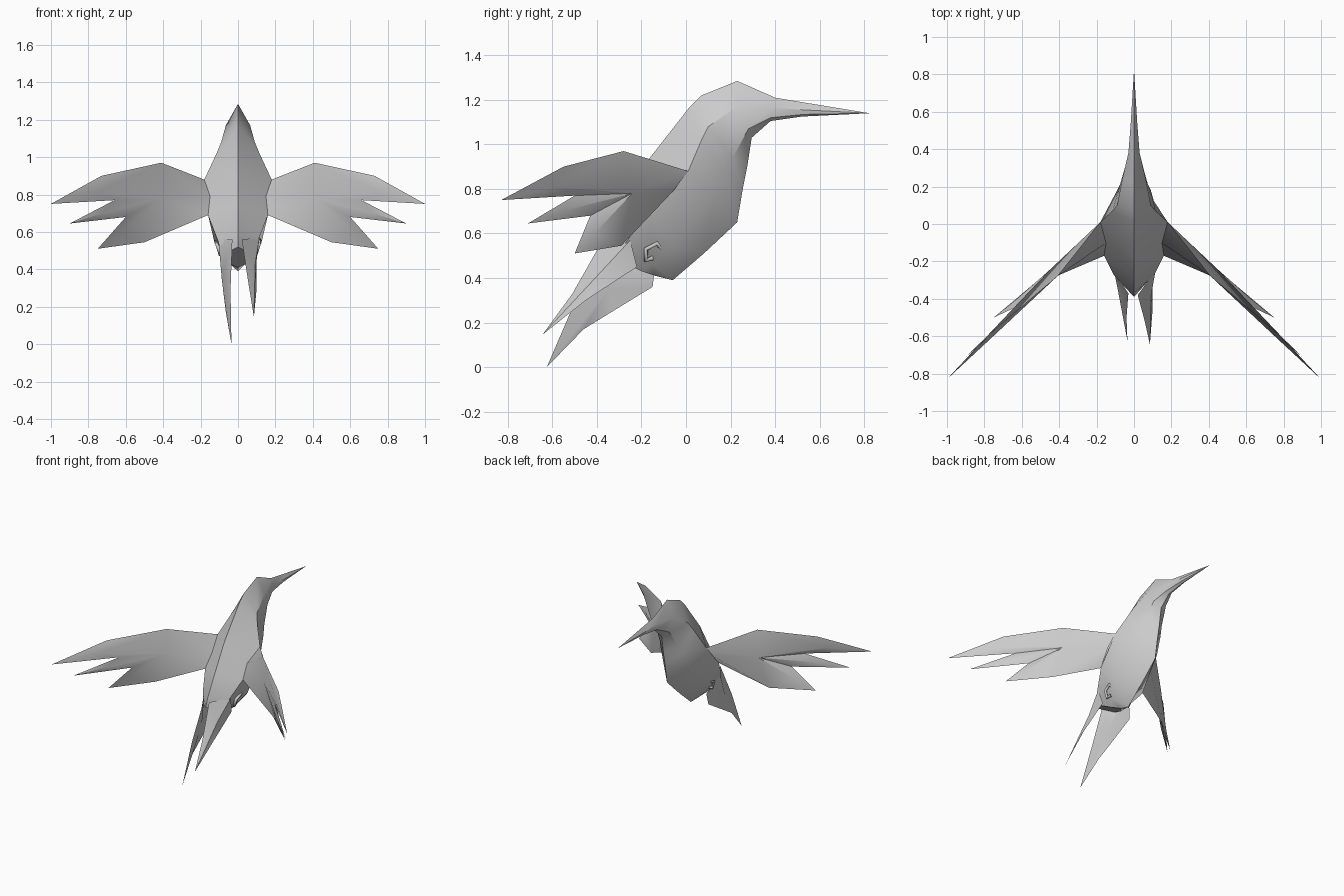
import bpy, bmesh
from mathutils import Vector

if "Cube" in bpy.data.objects:
    bpy.data.objects.remove(bpy.data.objects["Cube"])

grey = bpy.data.materials.new("plumage_grey")
grey.diffuse_color = (0.6, 0.6, 0.6, 1)
grey.use_nodes = True
grey.node_tree.nodes["Principled BSDF"].inputs["Base Color"].default_value = grey.diffuse_color


def make(name, verts, faces, angle=0.6):
    bm = bmesh.new()
    vs = [bm.verts.new(v) for v in verts]
    for f in faces:
        bm.faces.new([vs[i] for i in f])
    bmesh.ops.recalc_face_normals(bm, faces=bm.faces)
    me = bpy.data.meshes.new(name)
    bm.to_mesh(me)
    bm.free()
    me.materials.append(grey)
    ob = bpy.data.objects.new(name, me)
    bpy.context.collection.objects.link(ob)
    bpy.ops.object.select_all(action='DESELECT')
    ob.select_set(True)
    bpy.context.view_layer.objects.active = ob
    bpy.ops.object.shade_smooth_by_angle(angle=angle)
    return ob


def blade(name, outline, hubs, faces, normal):
    """Thin pillow: a shared outline with hub points pushed out on both sides."""
    n, h = len(outline), len(hubs)
    nrm = Vector(normal).normalized()
    verts = [Vector(p) for p in outline]
    for s in (1, -1):
        verts += [Vector(p) + nrm * t * s for p, t in hubs]
    back = [[i if i < n else i + h for i in f][::-1] for f in faces]
    return make(name, verts, faces + back)


# body: six-sided rings (ridge, upper side, lower side, keel) from beak to rump
rings = [
    ((0.55, 1.185), (0.018, 0.53, 1.155), (0.014, 0.53, 1.135), (0.52, 1.125)),
    ((0.40, 1.21), (0.03, 0.38, 1.165), (0.025, 0.38, 1.12), (0.38, 1.105)),
    ((0.23, 1.285), (0.065, 0.23, 1.17), (0.055, 0.28, 1.07), (0.295, 1.03)),
    ((0.07, 1.22), (0.09, 0.10, 1.08), (0.075, 0.21, 0.94), (0.275, 0.90)),
    ((0.01, 1.16), (0.115, 0.07, 1.02), (0.09, 0.18, 0.88), (0.255, 0.80)),
    ((-0.17, 0.93), (0.18, 0.01, 0.88), (0.105, 0.125, 0.765), (0.23, 0.65)),
    ((-0.28, 0.74), (0.16, -0.17, 0.69), (0.125, -0.06, 0.54), (0.08, 0.51)),
    ((-0.37, 0.58), (0.11, -0.27, 0.56), (0.07, -0.15, 0.46), (-0.06, 0.39)),
    ((-0.39, 0.52), (0.08, -0.30, 0.48), (0.045, -0.20, 0.43), (-0.14, 0.41)),
]
verts = [(0, 0.825, 1.14)]
for r, a, b, k in rings:
    verts += [(0, *r), a, b, (0, *k), (-b[0], *b[1:]), (-a[0], *a[1:])]
faces = [(0, 1 + i, 1 + (i + 1) % 6) for i in range(6)]
for j in range(len(rings) - 1):
    p, q = 1 + 6 * j, 7 + 6 * j
    for i in range(6):
        faces.append((p + i, p + (i + 1) % 6, q + (i + 1) % 6, q + i))
last = 1 + 6 * (len(rings) - 1)
faces.append(tuple(range(last, last + 6)))
make("body", verts, faces)

# wings: three long feather points each, swept back
wing_outline = [(0.18, 0.01, 0.88), (0.41, -0.28, 0.97), (0.73, -0.55, 0.90),
                (1.0, -0.83, 0.75), (0.66, -0.50, 0.77), (0.90, -0.71, 0.645),
                (0.60, -0.43, 0.68), (0.75, -0.50, 0.51), (0.50, -0.29, 0.545),
                (0.16, -0.17, 0.69)]
wing_hubs = [((0.17, -0.08, 0.79), 0.03), ((0.43, -0.26, 0.78), 0.025),
             ((0.77, -0.60, 0.81), 0.012), ((0.73, -0.56, 0.70), 0.01),
             ((0.63, -0.42, 0.60), 0.012)]
wing_faces = [[0, 1, 11, 10], [1, 2, 12], [1, 12, 11], [2, 3, 12], [3, 4, 12],
              [4, 11, 12], [4, 13, 11], [4, 5, 13], [5, 6, 13], [6, 11, 13],
              [6, 14, 11], [6, 7, 14], [7, 8, 14], [8, 11, 14], [8, 9, 10, 11]]
for side, s in (("right", 1), ("left", -1)):
    blade("wing_" + side, [(s * x, y, z) for x, y, z in wing_outline],
          [((s * p[0], p[1], p[2]), t) for p, t in wing_hubs],
          wing_faces, (s * 0.68, 0.73, 0))


# forked tail: two thin upright fins of different length
def fin(name, outline, hub):
    n = len(outline)
    blade(name, outline, [(hub, 0.012)],
          [[i, (i + 1) % n, n] for i in range(n)], (1, 0, 0))


fin("tail_left", [(-0.03, -0.37, 0.56), (-0.04, -0.50, 0.29), (-0.035, -0.625, 0.0),
                  (-0.065, -0.46, 0.17), (-0.075, -0.33, 0.25), (-0.085, -0.15, 0.36),
                  (-0.075, -0.14, 0.44), (-0.105, -0.26, 0.56)], (-0.075, -0.35, 0.35))
fin("tail_right", [(0.02, -0.38, 0.56), (0.055, -0.51, 0.33), (0.085, -0.645, 0.145),
                   (0.10, -0.45, 0.30), (0.10, -0.22, 0.45), (0.115, -0.25, 0.57)],
    (0.08, -0.38, 0.43))

# tucked feet: small bent tubes against the belly
for side, s in (("right", 1), ("left", -1)):
    cu = bpy.data.curves.new("foot_" + side, 'CURVE')
    cu.dimensions = '3D'
    cu.bevel_depth = 0.011
    cu.bevel_resolution = 1
    cu.use_fill_caps = True
    path = [(0.09, -0.10, 0.52), (0.115, -0.13, 0.555), (0.11, -0.18, 0.53),
            (0.095, -0.18, 0.48), (0.085, -0.15, 0.49)]
    sp = cu.splines.new('POLY')
    sp.points.add(len(path) - 1)
    for pt, (x, y, z) in zip(sp.points, path):
        pt.co = (s * x, y, z, 1)
    cu.materials.append(grey)
    bpy.context.collection.objects.link(bpy.data.objects.new("foot_" + side, cu))
